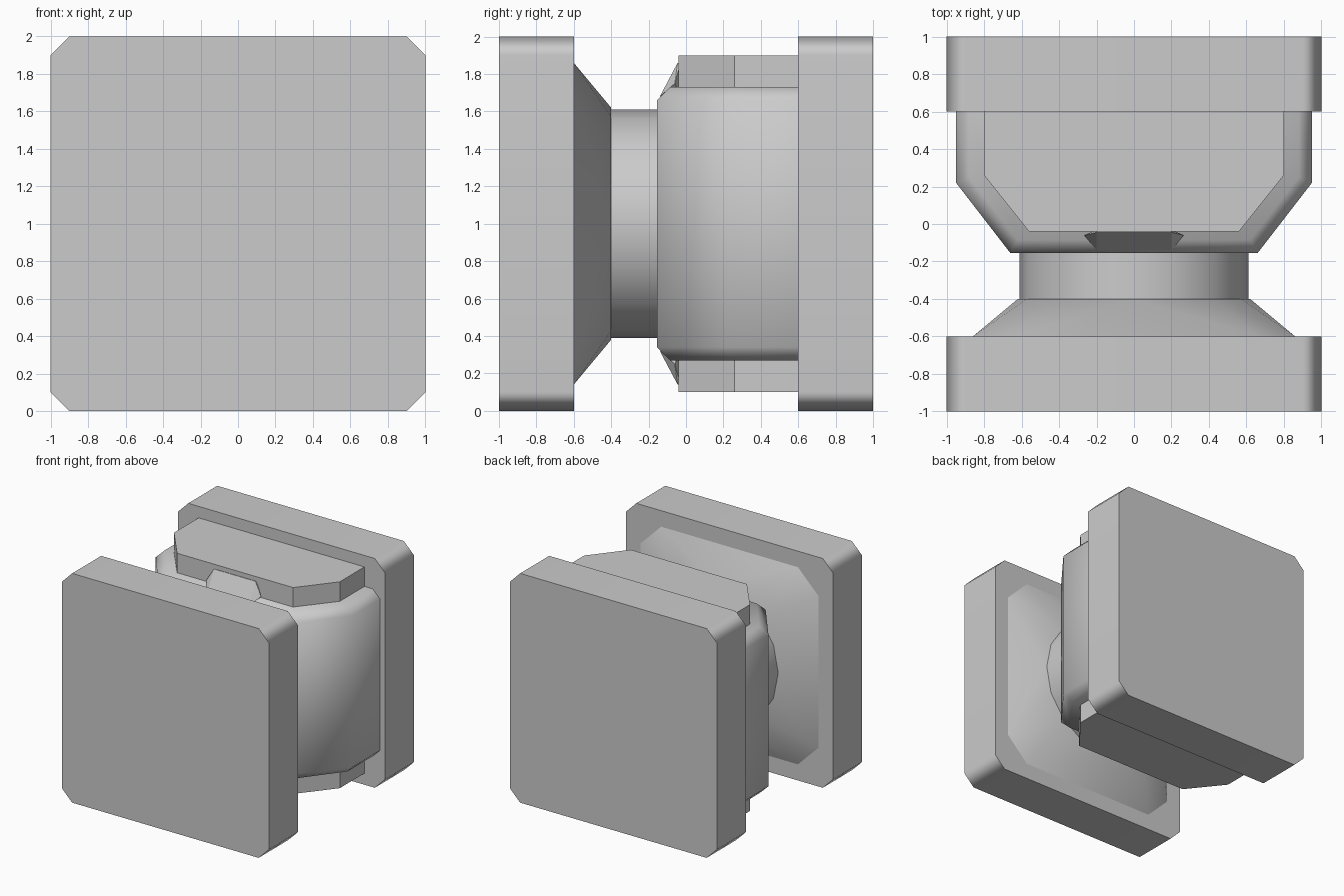
import bpy, bmesh, math

cube = bpy.data.objects.get("Cube")
if cube:
    bpy.data.objects.remove(cube, do_unlink=True)

grey = bpy.data.materials.new("plain grey")
grey.use_nodes = True
colour = (0.6, 0.6, 0.6, 1)
grey.diffuse_color = colour
grey.node_tree.nodes["Principled BSDF"].inputs["Base Color"].default_value = colour


def finish(name, bm, angle):
    """Turn a bmesh into a shaded object in the scene."""
    bmesh.ops.recalc_face_normals(bm, faces=bm.faces)
    mesh = bpy.data.meshes.new(name)
    bm.to_mesh(mesh)
    bm.free()
    mesh.materials.append(grey)
    obj = bpy.data.objects.new(name, mesh)
    bpy.context.collection.objects.link(obj)
    bpy.ops.object.select_all(action="DESELECT")
    obj.select_set(True)
    bpy.context.view_layer.objects.active = obj
    if angle:
        bpy.ops.object.shade_smooth_by_angle(angle=math.radians(angle))
    return obj


def loft(name, rings, angle):
    """Skin a list of matching rings and close both ends."""
    bm = bmesh.new()
    loops = [[bm.verts.new(p) for p in ring] for ring in rings]
    for a, b in zip(loops, loops[1:]):
        for i in range(len(a)):
            j = (i + 1) % len(a)
            bm.faces.new((a[i], a[j], b[j], b[i]))
    bm.faces.new(loops[0])
    bm.faces.new(loops[-1])
    return finish(name, bm, angle)


def hull(name, points, angle):
    bm = bmesh.new()
    for p in points:
        bm.verts.new(p)
    bmesh.ops.convex_hull(bm, input=bm.verts)
    bmesh.ops.dissolve_limit(bm, angle_limit=0.01, verts=bm.verts, edges=bm.edges)
    return finish(name, bm, angle)


def cut_square(half, cut, y):
    """Square with cut corners, facing along y and centred at mid height."""
    k = half - cut
    corners = [(half, k), (k, half), (-k, half), (-half, k),
               (-half, -k), (-k, -half), (k, -half), (half, -k)]
    return [(x, y, 1 + z) for x, z in corners]


def circle(radius, y, sides=16):
    steps = [2 * math.pi * i / sides for i in range(sides)]
    return [(radius * math.cos(a), y, 1 + radius * math.sin(a)) for a in steps]


def plan(right_half, z):
    """Mirror the right half of a plan outline at height z."""
    left = [(-x, y) for x, y in reversed(right_half)]
    return [(x, y, z) for x, y in right_half + left]


# End plates
for name, y in (("front_plate", -1), ("back_plate", 0.6)):
    plate = loft(name, [cut_square(1, 0.1, y), cut_square(1, 0.1, y + 0.4)], 60)
    plate.modifiers.new("even_shading", "WEIGHTED_NORMAL").keep_sharp = True

# Flared collar and round neck
hull("collar", cut_square(0.86, 0.2, -0.6) + circle(0.62, -0.4), 40)
loft("neck", [circle(0.61, -0.42), circle(0.61, -0.14)], 40)

# Main body with sloping rims
outer = [(0.66, -0.155), (0.95, 0.22), (0.95, 0.6)]
inner = [(0.62, -0.085), (0.88, 0.25), (0.88, 0.6)]
loft("body", [plan(inner, 0.27), plan(outer, 0.34),
              plan(outer, 1.66), plan(inner, 1.73)], 60).data.shade_smooth
# Narrower block showing above and below the body
core = [(0.56, -0.04), (0.8, 0.26), (0.8, 0.6)]
loft("core_block", [plan(core, 0.1), plan(core, 1.9)], 0)

# Wedge lugs on the front of the core block
for name, sign in (("top_lug", 1), ("bottom_lug", -1)):
    profile = [(0.2, -0.14, 0.68), (0.2, -0.045, 0.86), (0.265, -0.06, 0.75),
               (0.2, -0.03, 0.86), (0.2, -0.03, 0.68)]
    hull(name, [(side * x, y, 1 + sign * z)
                for x, y, z in profile for side in (1, -1)], 0)
